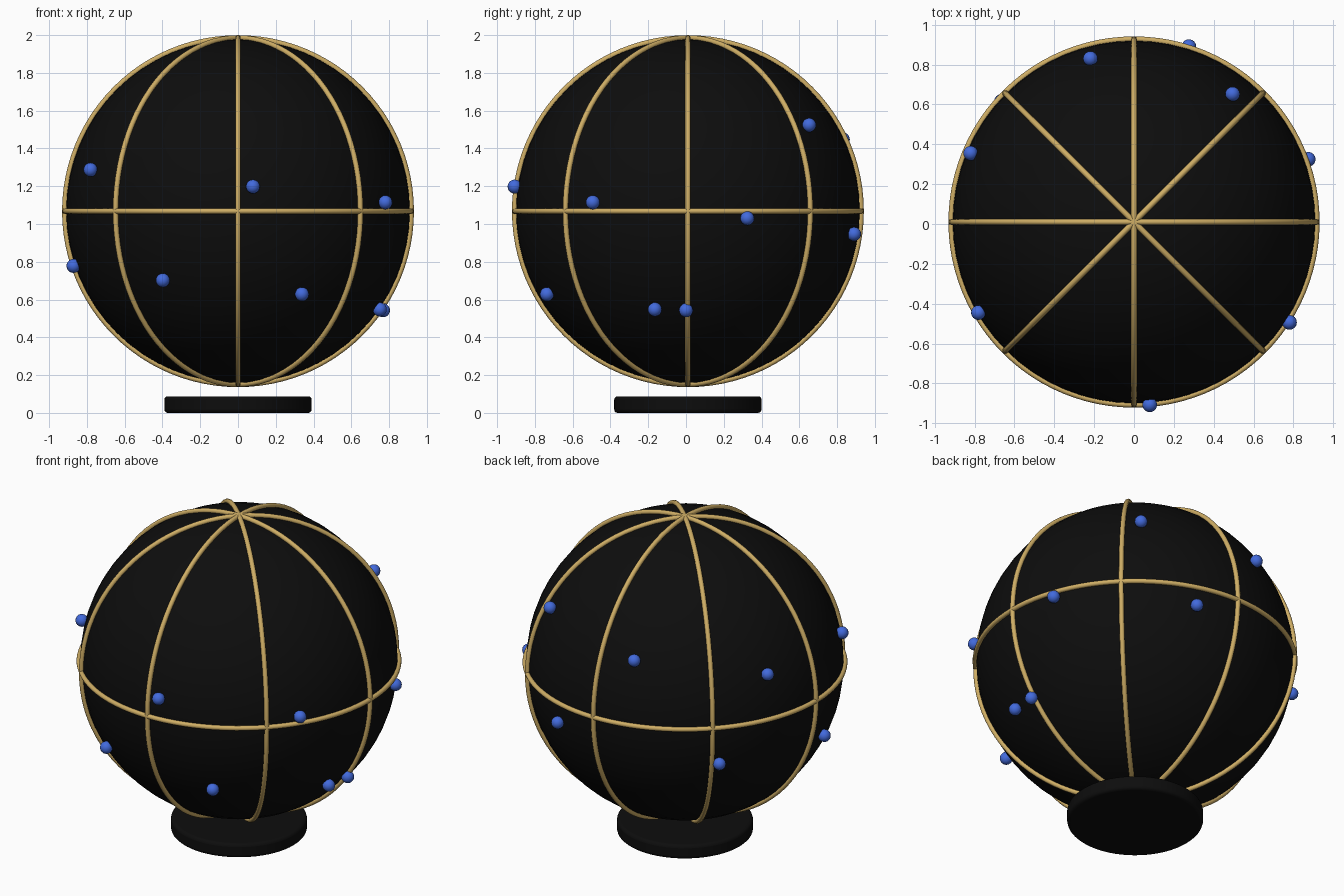
import bpy
import math
from mathutils import Vector

cube = bpy.data.objects.get("Cube")
if cube:
    bpy.data.objects.remove(cube, do_unlink=True)

CENTRE = Vector((0, 0.01, 1.068))
BALL_R, RING_R, TUBE_R = 0.91, 0.917, 0.0145
STUD_R, STUD_DIST = 0.037, 0.93


def material(name, rgb, roughness):
    mat = bpy.data.materials.new(name)
    mat.use_nodes = True
    mat.diffuse_color = (*rgb, 1)
    shader = mat.node_tree.nodes["Principled BSDF"]
    shader.inputs["Base Color"].default_value = (*rgb, 1)
    shader.inputs["Roughness"].default_value = roughness
    return mat


black = material("black", (0.004, 0.004, 0.004), 0.5)
gold = material("gold", (0.62, 0.42, 0.13), 0.4)
blue = material("blue", (0.055, 0.145, 0.72), 0.4)


def finish(name, mat):
    obj = bpy.context.object
    obj.name = name
    obj.data.materials.append(mat)
    bpy.ops.object.shade_smooth_by_angle(angle=math.radians(40))
    return obj


def ring(name, rotation):
    bpy.ops.mesh.primitive_torus_add(
        major_radius=RING_R, minor_radius=TUBE_R, major_segments=96,
        minor_segments=12, location=CENTRE, rotation=rotation)
    finish(name, gold)


# Ball
bpy.ops.mesh.primitive_uv_sphere_add(
    segments=64, ring_count=32, radius=BALL_R, location=CENTRE)
finish("ball", black)

# Rounded base disc
bpy.ops.mesh.primitive_cylinder_add(
    vertices=64, radius=0.39, depth=0.088, location=(0, CENTRE.y, 0.044))
base = finish("base", black)
bevel = base.modifiers.new("rounded_rim", "BEVEL")
bevel.width = 0.018
bevel.segments = 3
bevel.limit_method = "ANGLE"

# Equator and four full meridian rings
ring("equator_ring", (0, 0, 0))
for i in range(4):
    ring(f"meridian_ring_{i + 1}", (math.pi / 2, 0, i * math.pi / 4))

# Studs, placed by direction from the ball centre
stud_points = [
    (0.08, -0.92, 1.20), (0.79, -0.50, 1.115), (-0.79, -0.45, 1.29),
    (-0.88, -0.14, 0.775), (-0.40, -0.75, 0.70), (0.345, -0.75, 0.62),
    (0.765, 0.0, 0.545), (0.75, -0.165, 0.548), (0.875, 0.325, 1.03),
    (0.497, 0.655, 1.526), (0.277, 0.895, 0.946), (-0.22, 0.835, 1.45),
    (-0.82, 0.355, 1.34), (-0.67, 0.62, 0.83),
]
for i, point in enumerate(stud_points):
    direction = (Vector(point) - CENTRE).normalized()
    bpy.ops.mesh.primitive_uv_sphere_add(
        segments=16, ring_count=10, radius=STUD_R,
        location=CENTRE + direction * STUD_DIST)
    finish(f"stud_{i + 1}", blue)
